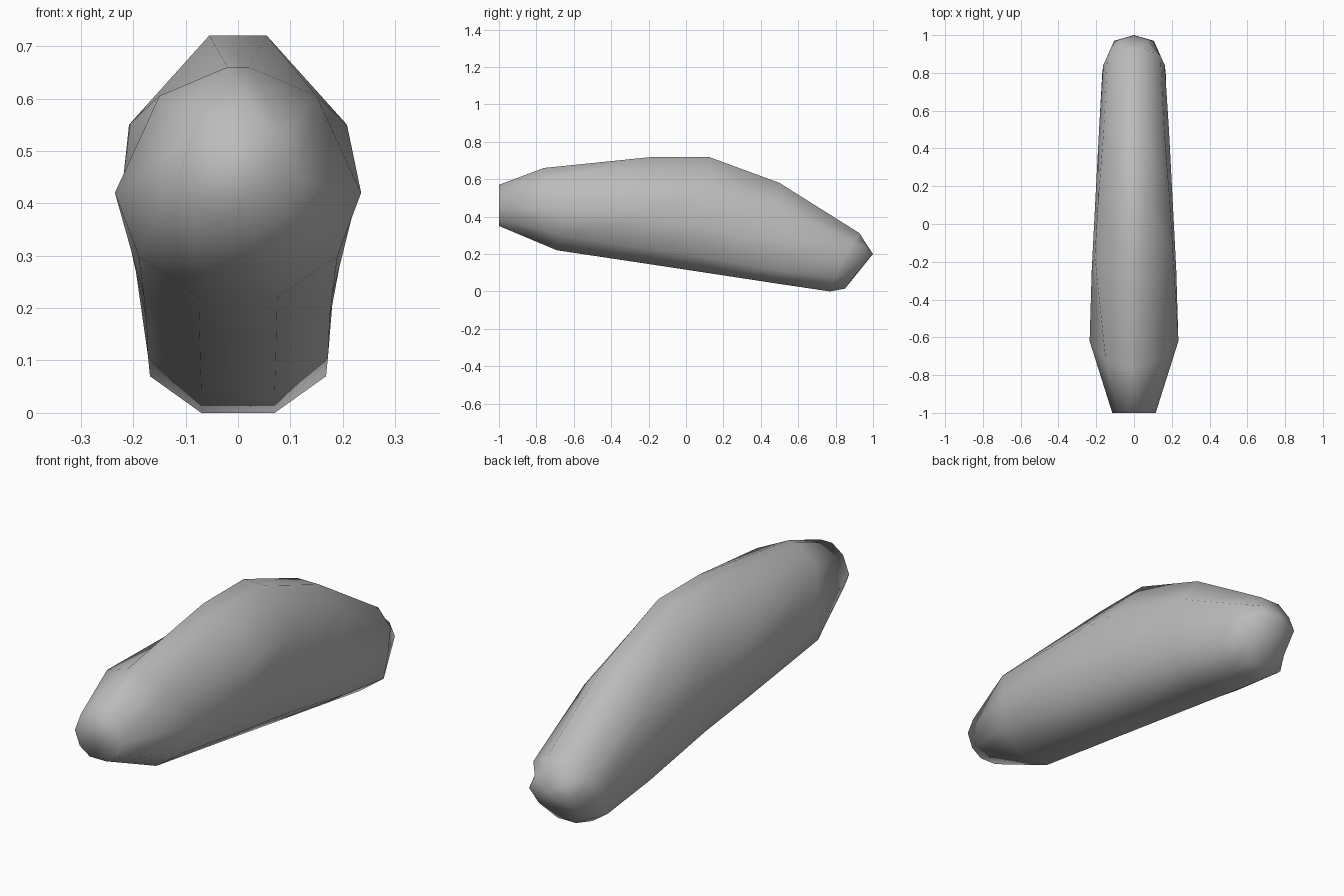
import bpy, bmesh

if "Cube" in bpy.data.objects:
    bpy.data.objects.remove(bpy.data.objects["Cube"])

# Right half of each cross-section, bottom to top: (x, y, z)
SECTIONS = [
    [(.04, -1, .35), (.09, -1, .385), (.115, -1, .45), (.085, -1, .53), (.03, -1, .57)],
    [(.075, -.69, .22), (.19, -.67, .30), (.235, -.62, .42), (.15, -.72, .605), (.02, -.76, .66)],
    [(.073, -.17, .142), (.18, -.2, .225), (.224, -.25, .40), (.208, -.17, .55), (.055, -.17, .72)],
    [(.072, .12, .098), (.175, .12, .18), (.205, .12, .34), (.19, .12, .54), (.055, .12, .72)],
    [(.07, .5, .04), (.172, .5, .11), (.185, .5, .27), (.16, .5, .45), (.055, .5, .58)],
    [(.07, .77, 0), (.168, .8, .07), (.163, .84, .18), (.14, .89, .26), (.05, .93, .31)],
    [(.045, .85, .015), (.105, .90, .085), (.105, .97, .18), (.08, .965, .24), (.03, .95, .275)],
]
TIP = (0, 1, .2)

grey = bpy.data.materials.new("plain_grey")
grey.diffuse_color = (.5, .5, .5, 1)
grey.use_nodes = True
grey.node_tree.nodes["Principled BSDF"].inputs["Base Color"].default_value = grey.diffuse_color

# Mirror each half into a full ring, then skin the rings
bm = bmesh.new()
rings = []
for half in SECTIONS:
    full = half + [(-x, y, z) for x, y, z in reversed(half)]
    rings.append([bm.verts.new(p) for p in full])
n = len(rings[0])
for a, b in zip(rings, rings[1:]):
    for i in range(n):
        j = (i + 1) % n
        bm.faces.new((a[i], a[j], b[j], b[i]))

# Flat front end and pointed rear end
bm.faces.new(rings[0])
tip = bm.verts.new(TIP)
for i in range(n):
    bm.faces.new((rings[-1][i], rings[-1][(i + 1) % n], tip))
bmesh.ops.recalc_face_normals(bm, faces=bm.faces[:])
for f in bm.faces:
    f.smooth = True

mesh = bpy.data.meshes.new("tapered_body")
bm.to_mesh(mesh)
bm.free()
mesh.materials.append(grey)
body = bpy.data.objects.new("tapered_body", mesh)
bpy.context.collection.objects.link(body)
